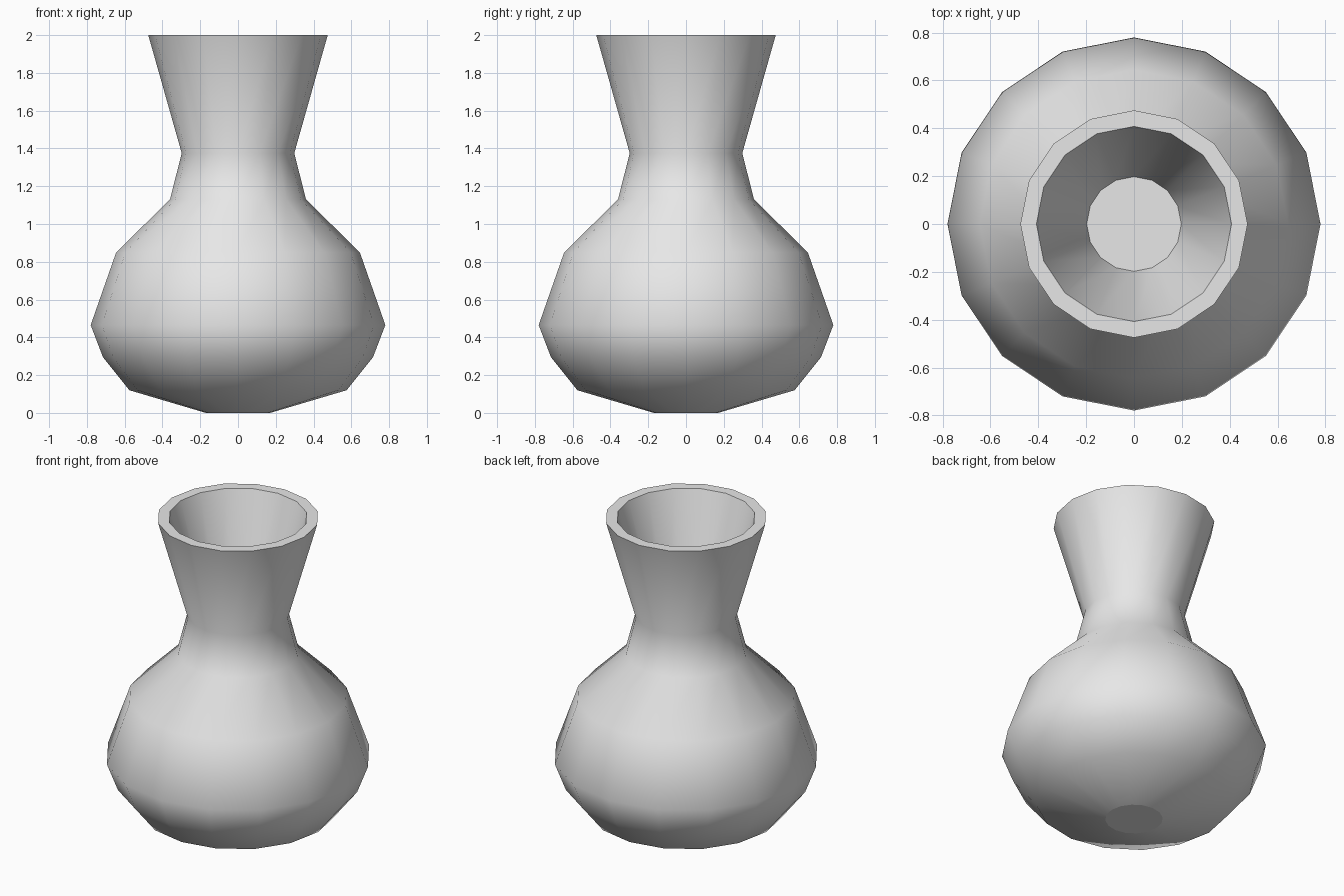
import bpy, bmesh, math

cube = bpy.data.objects.get("Cube")
if cube:
    bpy.data.objects.remove(cube, do_unlink=True)

SIDES = 16
# (radius, height) from the foot, up the outside, over the rim, down inside
PROFILE = [(0.17, 0.0), (0.575, 0.12), (0.715, 0.295), (0.78, 0.465),
           (0.645, 0.85), (0.36, 1.13), (0.298, 1.375), (0.475, 2.0),
           (0.408, 2.0), (0.198, 1.3)]
SHARP_RINGS = {0, 7, 8, 9}  # foot, both rim edges, inner floor

# Single light grey material
grey = bpy.data.materials.new("light_grey")
grey.use_nodes = True
colour = (0.8, 0.8, 0.8, 1.0)
grey.diffuse_color = colour
bsdf = next(n for n in grey.node_tree.nodes if n.type == 'BSDF_PRINCIPLED')
bsdf.inputs["Base Color"].default_value = colour

# Rings of vertices turned around the z axis
bm = bmesh.new()
rings = []
for r, z in PROFILE:
    angles = [2 * math.pi * i / SIDES for i in range(SIDES)]
    rings.append([bm.verts.new((r * math.cos(a), r * math.sin(a), z)) for a in angles])

# Walls between neighbouring rings
for low, high in zip(rings, rings[1:]):
    for i in range(SIDES):
        j = (i + 1) % SIDES
        bm.faces.new((low[i], low[j], high[j], high[i])).smooth = True

# Flat foot and inner floor
bm.faces.new(rings[0][::-1])
bm.faces.new(rings[-1])

# Crisp edges at the foot, rim and inner floor
for k in SHARP_RINGS:
    for i in range(SIDES):
        bm.edges.get((rings[k][i], rings[k][(i + 1) % SIDES])).smooth = False

mesh = bpy.data.meshes.new("vase")
bm.to_mesh(mesh)
bm.free()
mesh.materials.append(grey)
vase = bpy.data.objects.new("vase", mesh)
bpy.context.collection.objects.link(vase)
